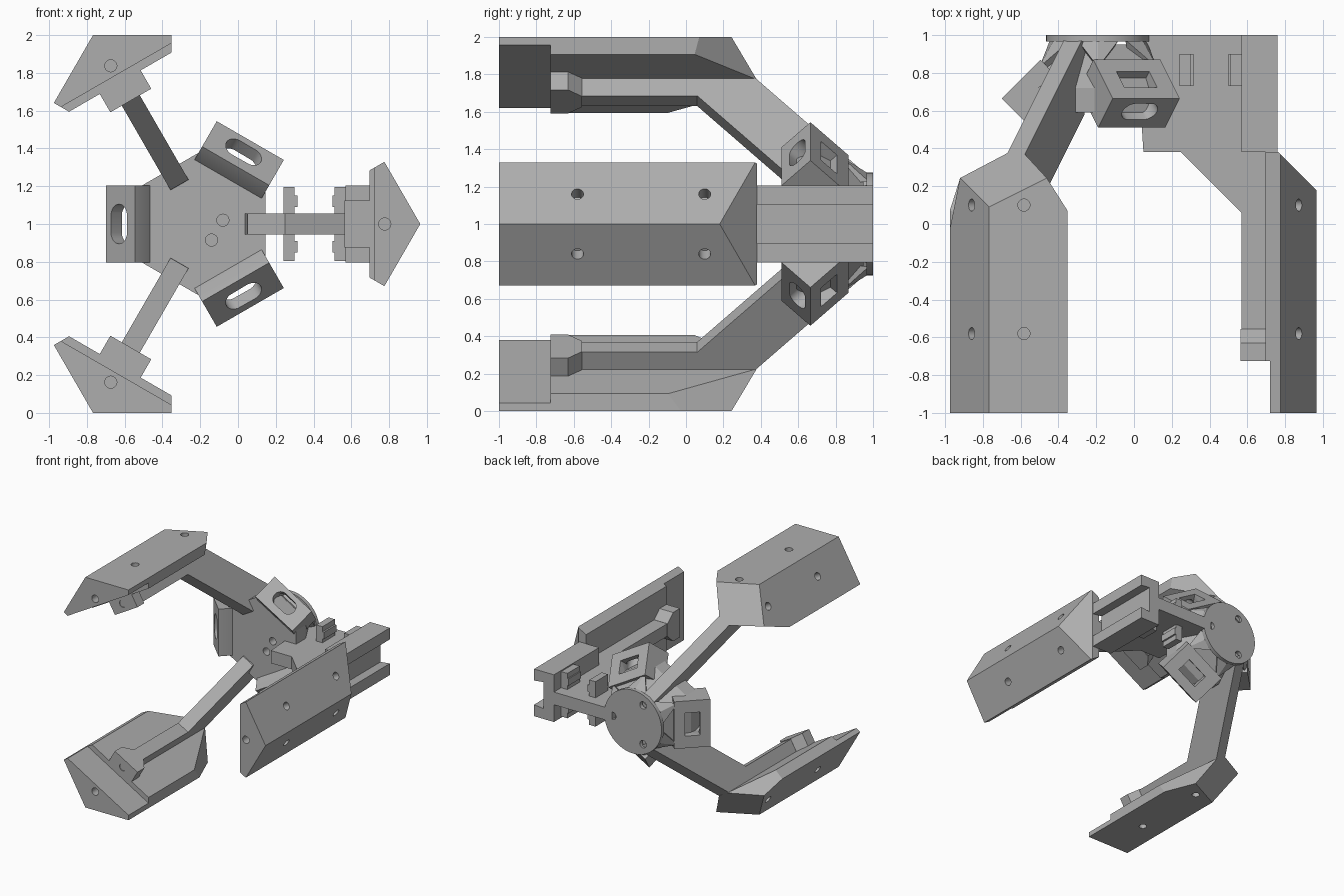
import bpy, bmesh, math
from mathutils import Vector

if "Cube" in bpy.data.objects:
    bpy.data.objects.remove(bpy.data.objects["Cube"], do_unlink=True)

grey = bpy.data.materials.new("plain grey")
grey.use_nodes = True
grey.diffuse_color = (0.42, 0.42, 0.42, 1)
grey.node_tree.nodes["Principled BSDF"].inputs["Base Color"].default_value = grey.diffuse_color

CX, CZ = -0.19, 1.0
# local axes: R = out from the hub, T = sideways, Y = along the hub axis
R, T, Y = Vector((1, 0, 0)), Vector((0, 1, 0)), Vector((0, 0, 1))


def prism(bm, pts, u, v, w, lo, hi, origin=Vector()):
    """Extrude an outline drawn on axes u, v from lo to hi along w."""
    rings = [[bm.verts.new(origin + u * p + v * q + w * d) for p, q in pts] for d in (lo, hi)]
    bm.faces.new(rings[0])
    bm.faces.new(rings[1])
    n = len(pts)
    for i in range(n):
        j = (i + 1) % n
        bm.faces.new((rings[0][i], rings[0][j], rings[1][j], rings[1][i]))


def circle(radius, n=24):
    return [(radius * math.cos(i * math.tau / n), radius * math.sin(i * math.tau / n)) for i in range(n)]


def rect(a, b, c, d):
    return [(a, c), (b, c), (b, d), (a, d)]


def hole(bm, at, direction, radius, depth):
    w = Vector(direction).normalized()
    u = w.orthogonal().normalized()
    prism(bm, circle(radius), u, w.cross(u), w, -0.03, depth, Vector(at))


def cut(bm, a, b, c):
    """Slice off the end of a pad along the plane through three points."""
    a, b, c = Vector(a), Vector(b), Vector(c)
    n = (b - a).cross(c - a).normalized()
    if n.dot(Vector((0.95, 0, -0.5)) - a) > 0:
        n = -n
    bmesh.ops.bisect_plane(bm, geom=bm.verts[:] + bm.edges[:] + bm.faces[:],
                           plane_co=a, plane_no=n, clear_outer=True)
    bmesh.ops.holes_fill(bm, edges=[e for e in bm.edges if e.is_boundary])


def finish(name, bm, angle):
    """Turn the part round the hub axis and make it an object."""
    c, s = math.cos(math.radians(angle)), math.sin(math.radians(angle))
    for v in bm.verts:
        r, t, y = v.co
        v.co = (CX + r * c - t * s, y, CZ + r * s + t * c)
    bmesh.ops.recalc_face_normals(bm, faces=bm.faces[:])
    me = bpy.data.meshes.new(name)
    bm.to_mesh(me)
    bm.free()
    me.materials.append(grey)
    ob = bpy.data.objects.new(name, me)
    bpy.context.collection.objects.link(ob)
    return ob


def carve(ob, cutters):
    for cutter in cutters:
        cutter.hide_render = True
        mod = ob.modifiers.new("carve", 'BOOLEAN')
        mod.object, mod.solver = cutter, 'EXACT'
        mod.use_self = True
    dg = bpy.context.evaluated_depsgraph_get()
    me = bpy.data.meshes.new_from_object(ob.evaluated_get(dg))
    ob.modifiers.clear()
    ob.data = me
    for cutter in cutters:
        bpy.data.objects.remove(cutter, do_unlink=True)


def finger_pad(angle, slant, base):
    cr, ct = 1.155 - slant / 2, slant * 0.866
    bt = ct - (cr - base) / 0.866 * 0.5
    outline = [(1.155, 0), (cr, ct), (base, bt), (base, -bt), (cr, -ct)]
    bm = bmesh.new()
    prism(bm, outline, R, T, Y, -1, 0.38)
    if angle == 0:
        cut(bm, (1.155, 0, 0.18), (0.955, 0, 0.38), (0.955, 0.1, 0.38))
    else:
        cut(bm, (1.155, 0, 0.09), (1.0, 0, 0.245), (1.0, 0.1, 0.245))
        cut(bm, (0.947, -0.36, 0.07), (1.0, -0.266, 0.24), (0.867, -0.058, 0.36))
        cut(bm, (0.867, 0.315, -0.1), (1.0, 0.266, 0.24), (0.867, 0.058, 0.36))
    pad = finish("finger_pad", bm, angle)
    # thinner front end and screw holes
    step, holes = bmesh.new(), bmesh.new()
    prism(step, rect(0.7, 0.91, -0.5, 0.5), R, T, Y, -1.1, -0.725)
    hole(holes, (0.967, 0, -1), Y, 0.032, 0.15)
    for side in (-1, 1):
        for y in (-0.58, 0.1):
            hole(holes, (1.0625, side * 0.16, y), (-0.866, -side * 0.5, 0), 0.032, 0.09)
    carve(pad, [finish("step_cutter", step, angle), finish("hole_cutter", holes, angle)])


def arm(angle, profile, outer):
    bm = bmesh.new()
    prism(bm, profile, R, Y, T, -0.055, 0.055)
    finish("arm", bm, angle)
    # widened screw foot at the front end
    bm = bmesh.new()
    foot = [(-0.125, -0.725), (0.125, -0.725), (0.125, -0.63), (0.056, -0.555),
            (-0.056, -0.555), (-0.125, -0.63)]
    prism(bm, foot, T, Y, R, 0.755, outer)
    ob = finish("arm_foot", bm, angle)
    bm = bmesh.new()
    hole(bm, (0.82, 0, -0.725), Y, 0.032, 0.1)
    carve(ob, [finish("hole_cutter", bm, angle)])


# two bent fingers and one straight rail finger
bent = [(0.76, -0.72), (0.76, 0.06), (0.24, 0.58), (0.2, 0.98), (0.26, 0.98), (0.87, 0.37), (0.87, -0.72)]
straight = [(0.76, -0.72), (0.76, 0.06), (0.44, 0.38), (0.24, 0.38), (0.2, 1), (0.8, 1),
            (0.8, 0.38), (0.885, 0.38), (0.885, -0.72)]
for angle in (0, 120, 240):
    if angle:
        finger_pad(angle, 0.415, 0.867)
        arm(angle, bent, 0.87)
    else:
        finger_pad(angle, 0.38, 0.885)
        arm(angle, straight, 0.885)

# channel rail at the outer end of the straight arm
bm = bmesh.new()
channel = [(0.76, -0.205), (0.95, -0.205), (0.95, -0.105), (0.86, -0.115), (0.86, 0.115),
           (0.95, 0.105), (0.95, 0.205), (0.76, 0.205)]
prism(bm, channel, R, T, Y, 0.38, 1)
finish("channel_rail", bm, 0)

# retaining clips on both sides of the straight arm
for side in (-1, 1):
    for r0, r1, lip in ((0.43, 0.49, 0.505), (0.70, 0.76, 0.69)):
        bm = bmesh.new()
        prism(bm, rect(r0, r1, side * 0.05, side * 0.195), R, T, Y, 0.73, 0.9)
        finish("clip", bm, 0)
        bm = bmesh.new()
        prism(bm, rect(min(r0, lip), max(r1, lip), side * 0.09, side * 0.15), R, T, Y, 0.73, 0.9)
        finish("clip_lip", bm, 0)

# hub body: six-sided block narrowing to the back
bm = bmesh.new()
rings = []
for y, scale in ((0.59, 1), (0.72, 1), (0.95, 0.62)):
    ring = []
    for k in range(3):
        for off in (-34, 34):
            a = math.radians(120 * k + off)
            ring.append(bm.verts.new((0.405 * scale * math.cos(a), 0.405 * scale * math.sin(a), y)))
    rings.append(ring)
bm.faces.new(rings[0])
bm.faces.new(rings[-1])
for lower, upper in zip(rings, rings[1:]):
    for i in range(6):
        j = (i + 1) % 6
        bm.faces.new((lower[i], lower[j], upper[j], upper[i]))
hub = finish("hub_body", bm, 0)
bm = bmesh.new()
for r, t in ((0.11, 0.02), (0.05, -0.085)):
    hole(bm, (r, t, 0.59), Y, 0.032, 0.1)
carve(hub, [finish("hole_cutter", bm, 0)])

# round back plate with three screw holes
bm = bmesh.new()
prism(bm, circle(0.275, 48), R, T, Y, 0.965, 1)
plate = finish("back_plate", bm, 0)
bm = bmesh.new()
for k in range(3):
    a = math.radians(120 * k)
    hole(bm, (0.195 * math.cos(a), 0.195 * math.sin(a), 1), -Y, 0.032, 0.1)
carve(plate, [finish("hole_cutter", bm, 0)])

# pointed ribs between the back plate and the hub
for k in range(6):
    bm = bmesh.new()
    base = [bm.verts.new(p) for p in ((0.27, 0, 0.975), (0.23, 0.11, 0.975), (0.2, 0, 0.8), (0.23, -0.11, 0.975))]
    tip = bm.verts.new((0.36, 0, 0.83))
    bm.faces.new(base)
    for i in range(4):
        bm.faces.new((base[i], base[(i + 1) % 4], tip))
    finish("rib", bm, 60 * k + 30)

# slotted mounting blocks between the fingers
for angle in (60, 180, 300):
    bm = bmesh.new()
    prism(bm, [(0.265, 0.6), (0.355, 0.51), (0.51, 0.665), (0.305, 0.87), (0.2, 0.76)], R, Y, T, -0.205, 0.205)
    block = finish("mount_block", bm, angle)
    along, out = (R + Y).normalized(), (R - Y).normalized()
    slot, pocket = bmesh.new(), bmesh.new()
    stadium = [(x, y + math.copysign(0.045, y + 0.0001)) for x, y in circle(0.06)]
    prism(slot, stadium, along, T, out, -0.14, 0.05, Vector((0.44, 0, 0.595)))
    prism(pocket, rect(-0.06, 0.06, -0.1, 0.1), out, T, along, -0.09, 0.05, Vector((0.41, 0, 0.765)))
    carve(block, [finish("slot_cutter", slot, angle), finish("pocket_cutter", pocket, angle)])

bpy.ops.object.select_all(action='DESELECT')
for ob in bpy.context.collection.objects:
    if ob.type == 'MESH':
        ob.select_set(True)
        bpy.context.view_layer.objects.active = ob
bpy.ops.object.shade_smooth_by_angle(angle=math.radians(25))
